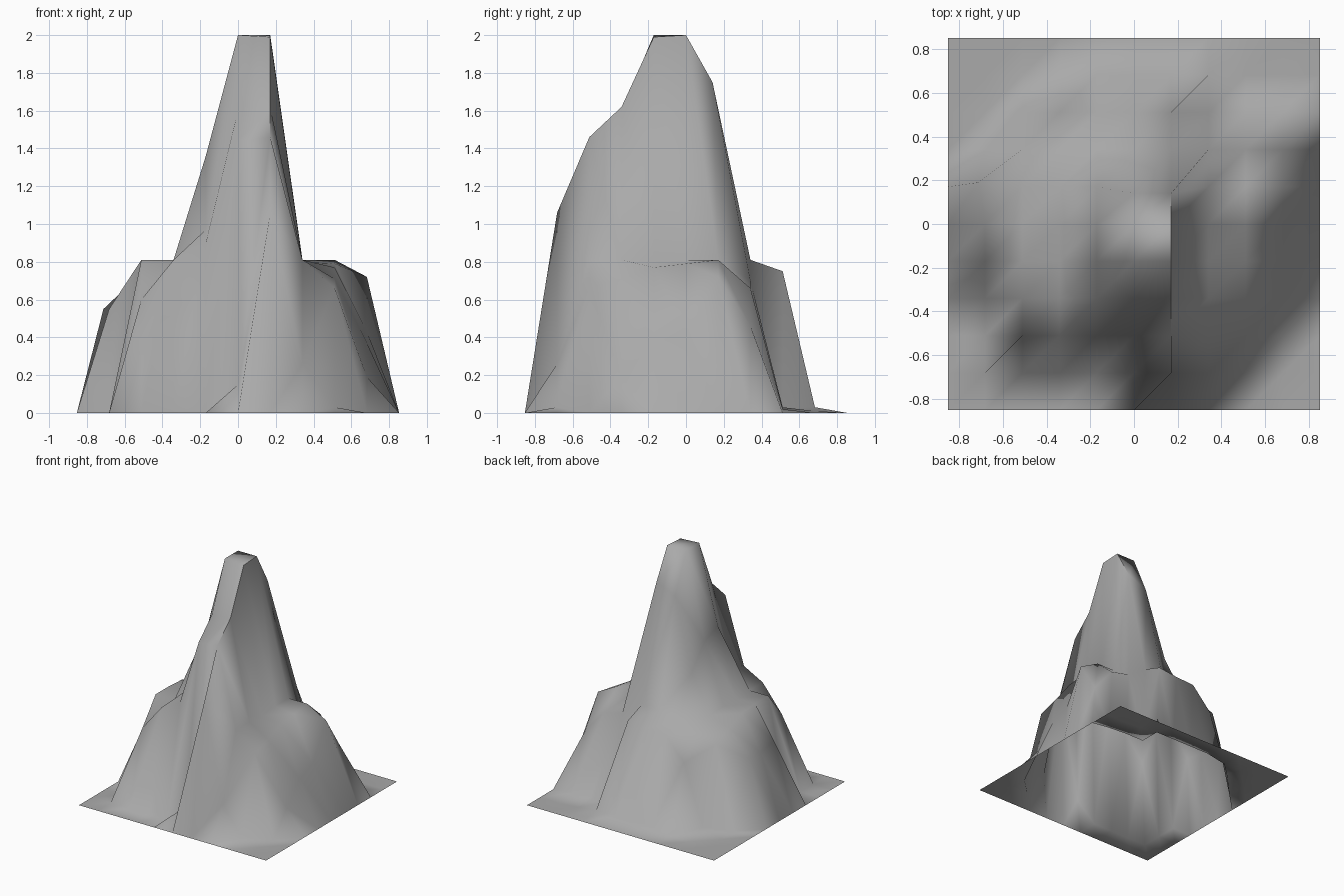
import bpy
import bmesh

old = bpy.data.objects.get("Cube")
if old:
    bpy.data.objects.remove(old, do_unlink=True)

HALF = 0.853
CELLS = 10
STEP = 2 * HALF / CELLS

# Cross-sections from front to back; heights in hundredths, rim excluded
front_foot = (0, 0, 0, 0, 15, 106, 26, 3, 0)
front_face = (0, 60, 81, 90, 144, 146, 81, 66, 0)
front_shoulder = (0, 81, 81, 97, 160, 162, 81, 71, 19)
summit_front = (55, 81, 81, 136, 200, 199, 80, 77, 37)
summit_back = (52, 80, 81, 130, 200, 200, 81, 79, 43)
back_shoulder = (55, 74, 80, 110, 168, 175, 81, 81, 72)
back_ledge = (0, 67, 72, 78, 81, 81, 70, 66, 46)
back_face = (0, 5, 54, 72, 73, 75, 3, 3, 2)
back_foot = (0, 0, 0, 3, 3, 3, 3, 1, 0)
sections = [front_foot, front_face, front_shoulder, summit_front, summit_back,
            back_shoulder, back_ledge, back_face, back_foot]

# Rock points pushed sideways off the regular grid: (column, row) -> (dx, dy)
nudges = {(1, 6): (-0.03, 0.02), (5, 6): (0.0, -0.03), (6, 6): (0.0, -0.03)}


def height(column, row):
    """Height of a grid point; the outer rim lies on the ground."""
    if column in (0, CELLS) or row in (0, CELLS):
        return 0.0
    return sections[row - 1][column - 1] / 100


def grid_point(bm, column, row):
    dx, dy = nudges.get((column, row), (0.0, 0.0))
    x = column * STEP - HALF + dx
    y = row * STEP - HALF + dy
    return bm.verts.new((x, y, height(column, row)))


def flat_material(name, colour):
    mat = bpy.data.materials.new(name)
    mat.use_nodes = True
    mat.diffuse_color = colour
    mat.node_tree.nodes["Principled BSDF"].inputs["Base Color"].default_value = colour
    return mat


# Mountain: an open sheet lofted through the cross-sections
bm = bmesh.new()
rows = [[grid_point(bm, c, r) for c in range(CELLS + 1)] for r in range(CELLS + 1)]
for near, far in zip(rows, rows[1:]):
    for c in range(CELLS):
        bm.faces.new((near[c], near[c + 1], far[c + 1]))
        bm.faces.new((near[c], far[c + 1], far[c]))
for face in bm.faces:
    face.smooth = True

# Summit ridge: a hard edge above the cliff on the left side
RIDGE_COLUMN = 6
for r in range(2, 6):
    ridge = bm.edges.get((rows[r][RIDGE_COLUMN], rows[r + 1][RIDGE_COLUMN]))
    ridge.smooth = False

mesh = bpy.data.meshes.new("mountain")
bm.to_mesh(mesh)
bm.free()
mesh.materials.append(flat_material("stone grey", (0.4, 0.4, 0.4, 1.0)))
mountain = bpy.data.objects.new("mountain", mesh)
bpy.context.collection.objects.link(mountain)
